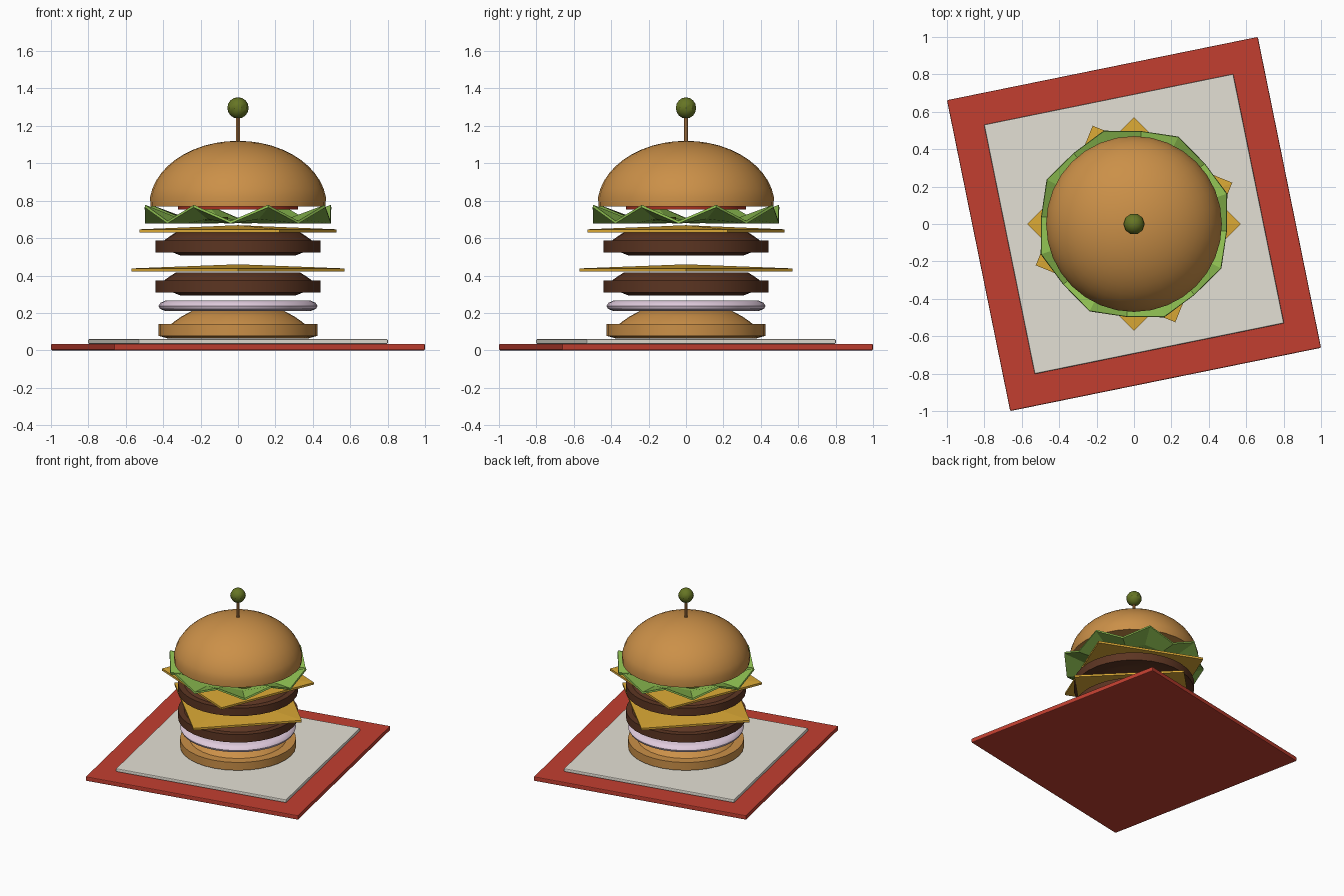
import bpy, bmesh, math

if "Cube" in bpy.data.objects:
    bpy.data.objects.remove(bpy.data.objects["Cube"])

def material(name, hex_code):
    def lin(c):
        return c / 12.92 if c <= 0.04045 else ((c + 0.055) / 1.055) ** 2.4
    m = bpy.data.materials.new(name)
    rgb = [lin(int(hex_code[i:i + 2], 16) / 255) for i in (0, 2, 4)]
    m.diffuse_color = (*rgb, 1)
    m.use_nodes = True
    m.node_tree.nodes["Principled BSDF"].inputs["Base Color"].default_value = m.diffuse_color
    return m

RED = material("tray red", "C23F30")
PAPER = material("paper white", "E4E0D5")
BUN = material("toasted bun", "CB9048")
MEAT = material("grilled meat", "5C3522")
CHEESE = material("cheese yellow", "DBA935")
LETTUCE = material("lettuce green", "8CBC50")
ONION = material("onion lilac", "E0CBDD")
OLIVE = material("olive green", "667524")
TOMATO = material("tomato red", "A8301F")
WOOD = material("pick wood", "BC8248")

def finish(bm, name, mat, smooth=True):
    bmesh.ops.remove_doubles(bm, verts=bm.verts, dist=1e-5)
    bmesh.ops.recalc_face_normals(bm, faces=bm.faces)
    mesh = bpy.data.meshes.new(name)
    bm.to_mesh(mesh)
    bm.free()
    mesh.materials.append(mat)
    ob = bpy.data.objects.new(name, mesh)
    bpy.context.collection.objects.link(ob)
    if smooth:
        bpy.ops.object.select_all(action='DESELECT')
        bpy.context.view_layer.objects.active = ob
        ob.select_set(True)
        bpy.ops.object.shade_smooth_by_angle(angle=math.radians(35))
    return ob

def rings(rows):
    """Skin a list of rings, each a list of points."""
    bm = bmesh.new()
    rows = [[bm.verts.new(p) for p in row] for row in rows]
    n = len(rows[0])
    for a, b in zip(rows, rows[1:]):
        for i in range(n):
            j = (i + 1) % n
            bm.faces.new((a[i], a[j], b[j], b[i]))
    return bm

def lathe(name, profile, mat, n=32, phase=0.0, centre=(0, 0), smooth=True):
    rows = []
    for r, z in profile:
        rows.append([(centre[0] + r * math.cos(phase + math.tau * i / n),
                      centre[1] + r * math.sin(phase + math.tau * i / n), z)
                     for i in range(n)])
    return finish(rings(rows), name, mat, smooth)

def slab(name, side, z0, z1, mat):
    bm = bmesh.new()
    bmesh.ops.create_cube(bm, size=1)
    for v in bm.verts:
        v.co = (v.co.x * side, v.co.y * side, z0 + (v.co.z + 0.5) * (z1 - z0))
    ob = finish(bm, name, mat, False)
    ob.rotation_euler.z = math.radians(11.5)
    bev = ob.modifiers.new("soft edge", 'BEVEL')
    bev.width = 0.006
    bev.segments = 2
    return ob

# Tray and paper
slab("tray", 1.696, 0.0, 0.035, RED)
slab("paper_sheet", 1.36, 0.034, 0.06, PAPER)

# Bottom bun with stepped crown
lathe("bottom_bun", [(0, .062), (.37, .062), (.425, .078), (.425, .142), (.355, .142),
                     (.34, .155), (.30, .182), (.24, .214), (0, .214)], BUN)

# Onion slice
lathe("onion_slice", [(0, .211), (.39, .211), (.418, .222), (.425, .238), (.415, .254),
                      (.385, .267), (0, .267)], ONION)

# Two patties, each with a cheese slice
for k, (z, angle, zc) in enumerate([(.294, 0, .422), (.508, 22.8, .631)], 1):
    lathe(f"patty_{k}", [(0, z), (.31, z), (.35, z + .016), (.44, z + .016), (.44, z + .08),
                         (.395, z + .08), (.37, z + .098), (.335, z + .121), (0, z + .121)], MEAT)
    lathe(f"cheese_slice_{k}", [(0, zc), (.57, zc), (.57, zc + .016), (0, zc + .038)],
          CHEESE, n=4, phase=math.radians(angle), smooth=False)

# Wavy lettuce leaf: alternating peaks and valleys
rows = []
for r, mid, amp in [(0, .687, 0), (.2, .687, 0), (.36, .697, .012), (.51, .728, .043)]:
    row = []
    for i in range(16):
        a = math.radians(-72 + 22.5 * i)
        s = 1 if i % 2 == 0 else -1
        rr = r * (1 + .025 * s * (r > .5))
        row.append((rr * math.cos(a), rr * math.sin(a), mid + amp * s))
    rows.append(row)
leaf = finish(rings(rows), "lettuce", LETTUCE, False)
thick = leaf.modifiers.new("thickness", 'SOLIDIFY')
thick.thickness = 0.014
thick.offset = 0

# Pickle slices
for k in range(4):
    a = math.radians(-130 + 90 * k)
    lathe(f"pickle_{k + 1}", [(0, .694), (.1, .694), (.1, .714), (0, .714)], OLIVE, n=16,
          centre=(.24 * math.cos(a), .24 * math.sin(a)))

# Tomato slice tucked under the crown
lathe("tomato_slice", [(0, .752), (.32, .752), (.32, .78), (0, .78)], TOMATO)

# Domed top bun
dome = [(0, .768), (.468, .768)]
for i in range(1, 13):
    t = math.pi / 2 * i / 12
    dome.append((.474 * math.cos(t), .775 + .345 * math.sin(t)))
lathe("top_bun", dome, BUN)

# Wooden pick with olive
lathe("pick", [(0, 1.05), (.012, 1.05), (.012, 1.27), (0, 1.27)], WOOD, n=10)
lathe("olive", [(.057 * math.sin(math.pi * i / 8), 1.296 - .057 * math.cos(math.pi * i / 8))
                for i in range(9)], OLIVE, n=10).data.shade_smooth()
